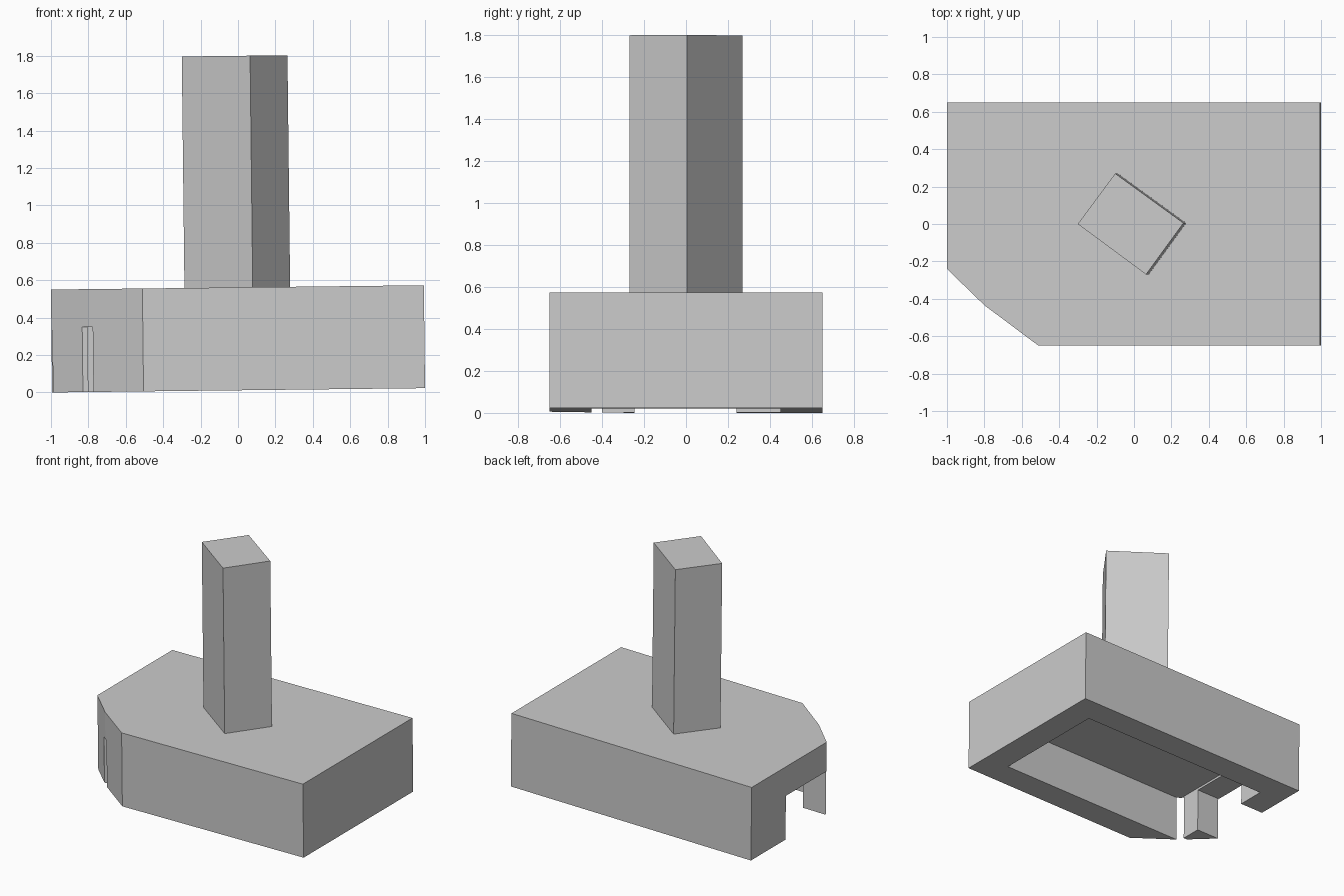
import bpy
import bmesh
from mathutils import Matrix

TILT = Matrix.Translation((0, 0, 0.0114)) @ Matrix.Rotation(-0.0115, 4, 'Y')

cube = bpy.data.objects.get("Cube")
if cube:
    bpy.data.objects.remove(cube, do_unlink=True)

grey = bpy.data.materials.new("plain grey")
grey.use_nodes = True
colour = (0.6, 0.6, 0.6, 1)
grey.diffuse_color = colour
grey.node_tree.nodes["Principled BSDF"].inputs["Base Color"].default_value = colour


def prism(name, outline, bottom, top):
    """Extrude a flat outline between two heights."""
    bm = bmesh.new()
    base = bm.faces.new([bm.verts.new((x, y, bottom)) for x, y in outline])
    ext = bmesh.ops.extrude_face_region(bm, geom=[base], use_keep_orig=True)
    moved = [v for v in ext["geom"] if isinstance(v, bmesh.types.BMVert)]
    bmesh.ops.translate(bm, verts=moved, vec=(0, 0, top - bottom))
    bmesh.ops.recalc_face_normals(bm, faces=bm.faces)
    mesh = bpy.data.meshes.new(name)
    bm.to_mesh(mesh)
    bm.free()
    mesh.materials.append(grey)
    obj = bpy.data.objects.new(name, mesh)
    obj.matrix_world = TILT
    bpy.context.collection.objects.link(obj)
    return obj


def cut(target, cutter):
    mod = target.modifiers.new(cutter.name, 'BOOLEAN')
    mod.operation = 'DIFFERENCE'
    mod.solver = 'EXACT'
    mod.object = cutter
    bpy.context.view_layer.objects.active = target
    bpy.ops.object.modifier_apply(modifier=mod.name)
    bpy.data.objects.remove(cutter, do_unlink=True)


# Block with one clipped corner
base = prism("base_block", [(-0.994, 0.65), (-0.994, -0.24), (-0.793, -0.435),
                            (-0.505, -0.65), (1, -0.65), (1, 0.65)], 0, 0.55)

# Hollow underside, with a thin slot running out through the clipped corner
cut(base, prism("hollow_cutter", [(0.8, 0.45), (-0.8, 0.45), (-0.8, -0.4),
                                  (-0.95, -0.4), (-0.95, -0.45), (0.8, -0.45)],
                -0.1, 0.347))

# Doorway through the end wall
cut(base, prism("doorway_cutter", [(-1.1, 0.24), (-1.1, -0.245),
                                   (-0.7, -0.245), (-0.7, 0.24)], -0.1, 0.33))

# Square tower set at an angle
prism("tower", [(-0.28, 0), (0.085, -0.27), (0.285, 0.005), (-0.08, 0.27)],
      0.54, 1.788)
